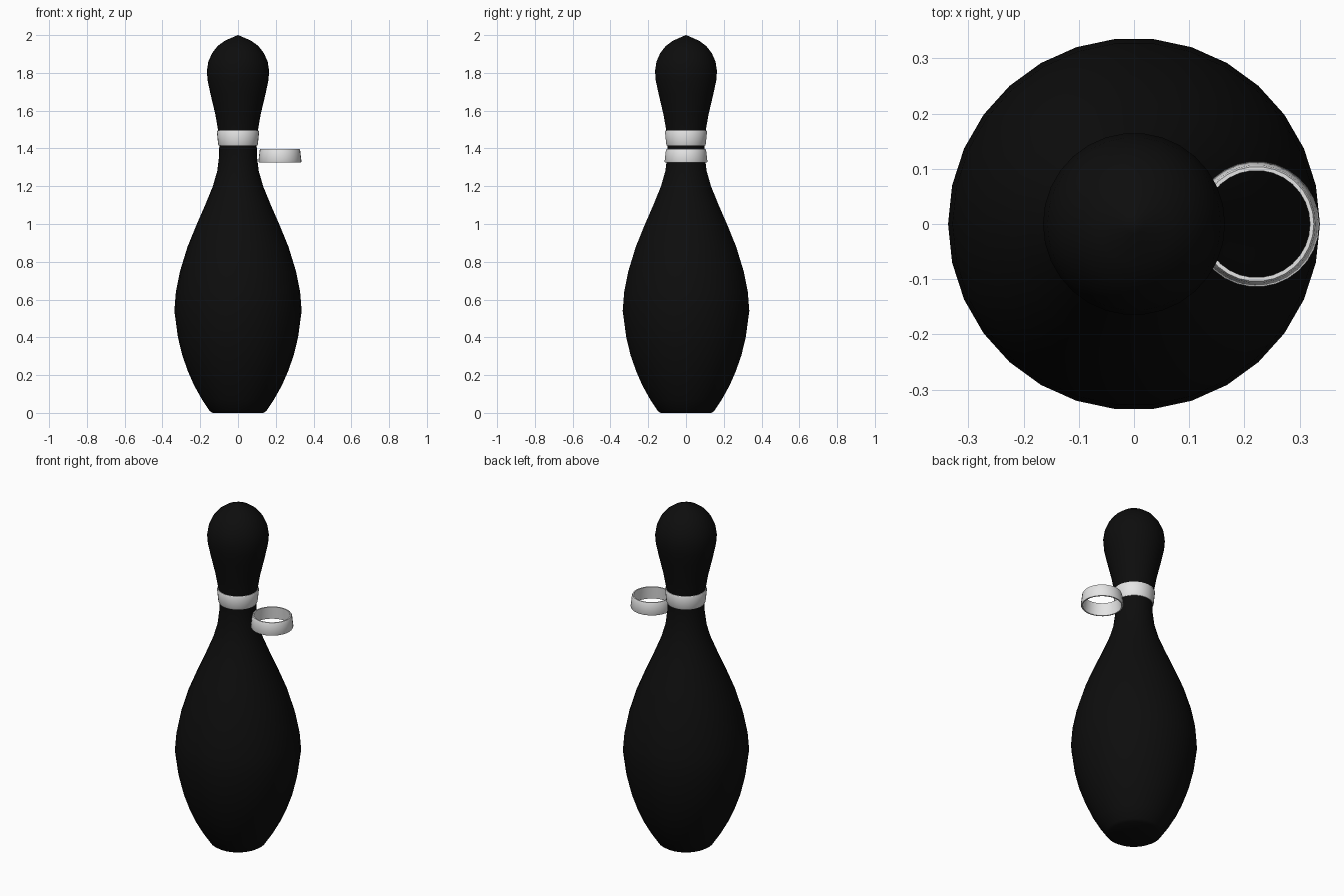
import bpy, math

cube = bpy.data.objects.get("Cube")
if cube:
    bpy.data.objects.remove(cube, do_unlink=True)


def material(name, rgb, roughness):
    mat = bpy.data.materials.new(name)
    mat.use_nodes = True
    colour = (*rgb, 1)
    mat.diffuse_color = colour
    shader = mat.node_tree.nodes["Principled BSDF"]
    shader.inputs["Base Color"].default_value = colour
    shader.inputs["Roughness"].default_value = roughness
    return mat


def lathe(name, profile, mat, closed=False, sides=30, x=0, angle=40):
    """Turn (radius, height) points about z; closed joins last point to first."""
    verts, rings, faces = [], [], []
    for r, z in profile:
        count = sides if r > 0 else 1
        start = len(verts)
        rings.append([start + i % count for i in range(sides)])
        for i in range(count):
            a = math.tau * i / count
            verts.append((r * math.cos(a), r * math.sin(a), z))
    pairs = list(zip(rings, rings[1:]))
    if closed:
        pairs.append((rings[-1], rings[0]))
    for low, high in pairs:
        for i in range(sides):
            j = (i + 1) % sides
            face = [low[i], low[j], high[j], high[i]]
            faces.append(list(dict.fromkeys(face)))
    mesh = bpy.data.meshes.new(name)
    mesh.from_pydata(verts, [], faces)
    mesh.materials.append(mat)
    obj = bpy.data.objects.new(name, mesh)
    obj.location.x = x
    bpy.context.collection.objects.link(obj)
    bpy.ops.object.select_all(action="DESELECT")
    obj.select_set(True)
    bpy.context.view_layer.objects.active = obj
    bpy.ops.object.shade_smooth_by_angle(angle=math.radians(angle))
    return obj


def band(name, bottom, top, r_bottom, r_top, x=0):
    """Thin tapered hoop with softened outer edges."""
    wall, soft = 0.01, 0.006
    profile = [
        (r_bottom - wall, bottom), (r_bottom - soft / 2, bottom),
        (r_bottom, bottom + soft), (r_top, top - soft),
        (r_top - soft / 2, top), (r_top - wall, top),
    ]
    return lathe(name, profile, white, closed=True, x=x, angle=50)


black = material("black", (0.004, 0.004, 0.004), 0.5)
white = material("white", (0.78, 0.78, 0.78), 0.5)

# Turned body: rounded foot, belly, neck, head and slightly pointed crown
lathe("pin_body", [
    (0, 0), (0.135, 0), (0.15, 0.01), (0.19, 0.07), (0.232, 0.145),
    (0.265, 0.22), (0.295, 0.305), (0.318, 0.4), (0.337, 0.54),
    (0.329, 0.64), (0.307, 0.75), (0.267, 0.88), (0.222, 0.99),
    (0.174, 1.1), (0.133, 1.2), (0.11, 1.28), (0.1, 1.36),
    (0.099, 1.42), (0.106, 1.5), (0.12, 1.58), (0.146, 1.69),
    (0.161, 1.76), (0.165, 1.81), (0.157, 1.86), (0.137, 1.905),
    (0.108, 1.942), (0.07, 1.97), (0.018, 1.993), (0, 2),
], black)

# Hoop around the neck, and a loose one hanging beside it
band("neck_band", 1.415, 1.495, 0.105, 0.112)
band("loose_band", 1.325, 1.397, 0.114, 0.107, x=0.222)
